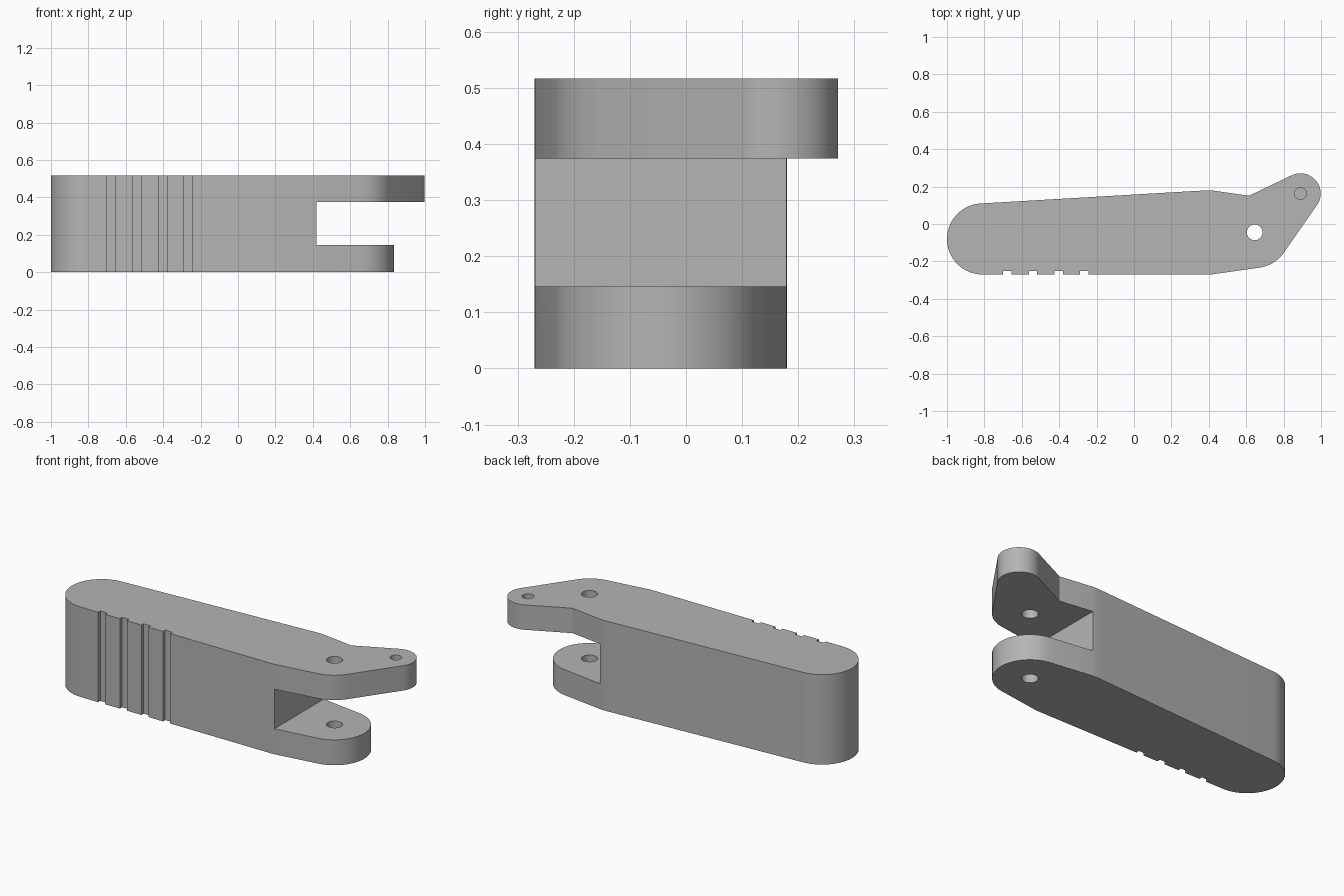
import bpy, bmesh
from math import sin, cos, radians
from mathutils import Vector

if "Cube" in bpy.data.objects:
    bpy.data.objects.remove(bpy.data.objects["Cube"], do_unlink=True)

# Heights: lower arm, slot, upper arm
LEVELS = [0.0, 0.146, 0.374, 0.517]
PIVOT, TIP = (0.645, -0.045), (0.89, 0.163)

grey = bpy.data.materials.new("plain grey")
grey.use_nodes = True
COLOR = (0.46, 0.46, 0.46, 1)
grey.diffuse_color = COLOR
grey.node_tree.nodes["Principled BSDF"].inputs["Base Color"].default_value = COLOR


def arc(center, r, start, end, steps=20):
    angles = [radians(start + (end - start) * i / steps) for i in range(steps + 1)]
    return [(center[0] + r * cos(a), center[1] + r * sin(a)) for a in angles]


# Outline of the solid grip, from the rear slot corner round to the front one
rear, front = (0.42, 0.179), (0.42, -0.269)
grip = [rear, (0.4, 0.18), (0.37, 0.179)] + arc((-0.81, -0.08), 0.19, 93.3, 270, 32)
for i in range(4):
    x = -0.70 + i * 0.1375
    grip += [(x, -0.27), (x, -0.25), (x + 0.045, -0.25), (x + 0.045, -0.27)]
grip += [(0.4, -0.27), front]

# Arm outlines from the front slot corner back to the rear one
lower_arm = [front] + arc(PIVOT, 0.19, -82, 82, 28) + [rear]
upper_arm = ([front] + arc(PIVOT, 0.19, -82, -35, 10)
             + arc(TIP, 0.108, -35, 116, 24) + [(0.615, 0.151), rear])

bm = bmesh.new()


def face(points):
    bm.faces.new([bm.verts.new(p) for p in points])


def cap(path, z):
    face([(x, y, z) for x, y in path])


def walls(path, z0, z1):
    for a, b in zip(path, path[1:]):
        face([(*a, z0), (*b, z0), (*b, z1), (*a, z1)])


# Side walls, outer caps, slot floor, slot ceiling and slot back
for z0, z1 in zip(LEVELS, LEVELS[1:]):
    walls(grip, z0, z1)
walls(lower_arm, LEVELS[0], LEVELS[1])
walls(upper_arm, LEVELS[2], LEVELS[3])
walls([front, rear], LEVELS[1], LEVELS[2])
cap(grip + lower_arm[1:-1], LEVELS[0])
cap(grip + upper_arm[1:-1], LEVELS[3])
cap(lower_arm, LEVELS[1])
cap(upper_arm, LEVELS[2])

bmesh.ops.remove_doubles(bm, verts=bm.verts, dist=0.0005)
bmesh.ops.dissolve_limit(bm, angle_limit=0.002, verts=bm.verts, edges=bm.edges)
bmesh.ops.recalc_face_normals(bm, faces=bm.faces)
mesh = bpy.data.meshes.new("forked_handle")
bm.to_mesh(mesh)
bm.free()
mesh.materials.append(grey)
handle = bpy.data.objects.new("forked_handle", mesh)
bpy.context.collection.objects.link(handle)


# Pivot hole through both arms and a blind hole in the tip
def drill(name, center, r, z0, z1):
    bpy.ops.mesh.primitive_cylinder_add(vertices=32, radius=r, depth=z1 - z0,
                                        location=(*center, (z0 + z1) / 2))
    cutter = bpy.context.object
    cutter.name = name
    cutter.data.materials.append(grey)
    cutter.hide_render = True
    mod = handle.modifiers.new(name, "BOOLEAN")
    mod.operation, mod.solver, mod.object = "DIFFERENCE", "EXACT", cutter
    bpy.ops.object.select_all(action="DESELECT")
    handle.select_set(True)
    bpy.context.view_layer.objects.active = handle
    bpy.ops.object.modifier_apply(modifier=name)
    bpy.data.objects.remove(cutter, do_unlink=True)


drill("pivot_hole", PIVOT, 0.042, -0.1, 0.6)
drill("tip_hole", TIP, 0.031, 0.44, 0.6)
bpy.ops.object.shade_smooth_by_angle(angle=radians(30))
